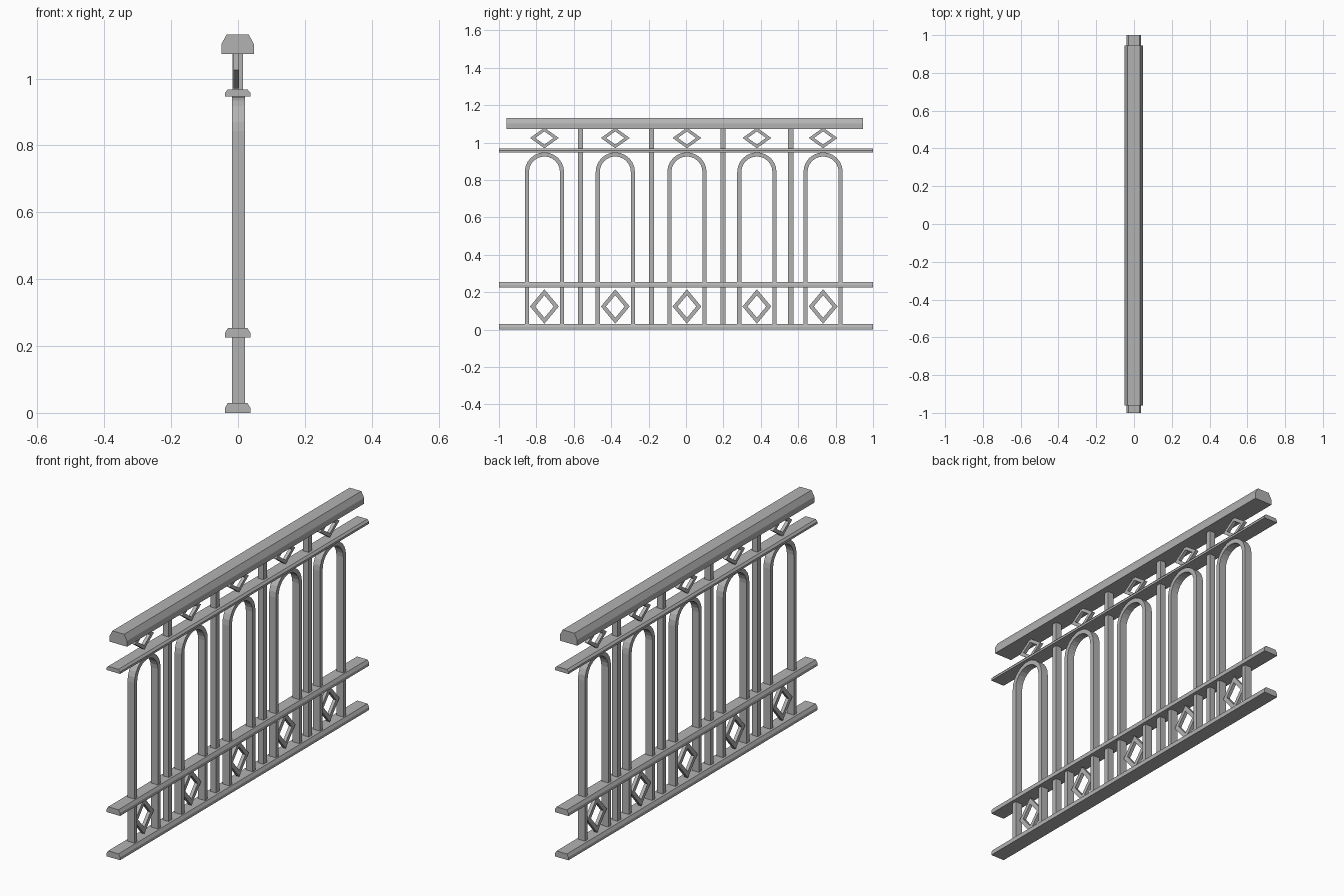
import bpy, bmesh
from math import pi, cos, sin

if "Cube" in bpy.data.objects:
    bpy.data.objects.remove(bpy.data.objects["Cube"])

metal = bpy.data.materials.new("grey_metal")
metal.use_nodes = True
grey = (0.45, 0.45, 0.45, 1)
metal.diffuse_color = grey
metal.node_tree.nodes["Principled BSDF"].inputs["Base Color"].default_value = grey


def finish(bm, name):
    bmesh.ops.recalc_face_normals(bm, faces=bm.faces)
    mesh = bpy.data.meshes.new(name)
    bm.to_mesh(mesh)
    bm.free()
    mesh.materials.append(metal)
    obj = bpy.data.objects.new(name, mesh)
    bpy.context.collection.objects.link(obj)
    return obj


def rail(name, x_mid, half, z0, z1, inset, y0, y1):
    """Long bar with a chamfered top, swept along y."""
    zc = z0 + (z1 - z0) * 0.5
    profile = [(-half, z0), (half, z0), (half, zc),
               (half - inset, z1), (inset - half, z1), (-half, zc)]
    bm = bmesh.new()
    face = bm.faces.new([bm.verts.new((x_mid + x, y0, z)) for x, z in profile])
    new = bmesh.ops.extrude_face_region(bm, geom=[face])["geom"]
    bmesh.ops.translate(bm, vec=(0, y1 - y0, 0),
                        verts=[v for v in new if isinstance(v, bmesh.types.BMVert)])
    return finish(bm, name)


def band(name, outer, inner, x0, x1, closed):
    """Flat strip between two matching outlines in the yz plane."""
    bm = bmesh.new()
    rings = []
    for (yo, zo), (yi, zi) in zip(outer, inner):
        rings.append([bm.verts.new(p) for p in
                      ((x0, yo, zo), (x1, yo, zo), (x1, yi, zi), (x0, yi, zi))])
    count = len(rings)
    for i in range(count if closed else count - 1):
        a, b = rings[i], rings[(i + 1) % count]
        for k in range(4):
            n = (k + 1) % 4
            bm.faces.new((a[k], a[n], b[n], b[k]))
    if not closed:
        bm.faces.new(rings[0])
        bm.faces.new(rings[-1])
    return finish(bm, name)


def diamond_outline(y, z, w, h):
    return [(y - w, z), (y, z + h), (y + w, z), (y, z - h)]


def arch_outline(y, r, foot, spring, steps=12):
    curve = [(y - r * cos(pi * i / steps), spring + r * sin(pi * i / steps))
             for i in range(steps + 1)]
    return [(y - r, foot)] + curve + [(y + r, foot)]


# Horizontal rails
rail("handrail", -0.001, 0.049, 1.073, 1.132, 0.016, -0.96, 0.945)
rail("upper_rail", -0.001, 0.038, 0.947, 0.968, 0.009, -1, 1)
rail("lower_rail", -0.001, 0.038, 0.225, 0.254, 0.009, -1, 1)
rail("bottom_rail", -0.001, 0.038, 0, 0.03, 0.009, -1, 1)

# Arched bays with a diamond above and below
for i, y in enumerate((-0.757, -0.378, 0.005, 0.379, 0.733), 1):
    band(f"arch_{i}", arch_outline(y, 0.105, 0.01, 0.843),
         arch_outline(y, 0.083, 0.01, 0.843), -0.018, 0.021, False)
    band(f"upper_diamond_{i}", diamond_outline(y, 1.025, 0.077, 0.055),
         diamond_outline(y, 1.025, 0.049, 0.035), -0.014, 0.003, True)
    band(f"lower_diamond_{i}", diamond_outline(y, 0.124, 0.077, 0.092),
         diamond_outline(y, 0.124, 0.05, 0.06), -0.014, 0.003, True)

# Posts between the bays
for i, y in enumerate((-0.565, -0.185, 0.197, 0.56), 1):
    bpy.ops.mesh.primitive_cube_add(size=1, location=(-0.001, y, 0.545))
    post = bpy.context.object
    post.name = f"post_{i}"
    post.scale = (0.032, 0.027, 1.07)
    post.data.materials.append(metal)
